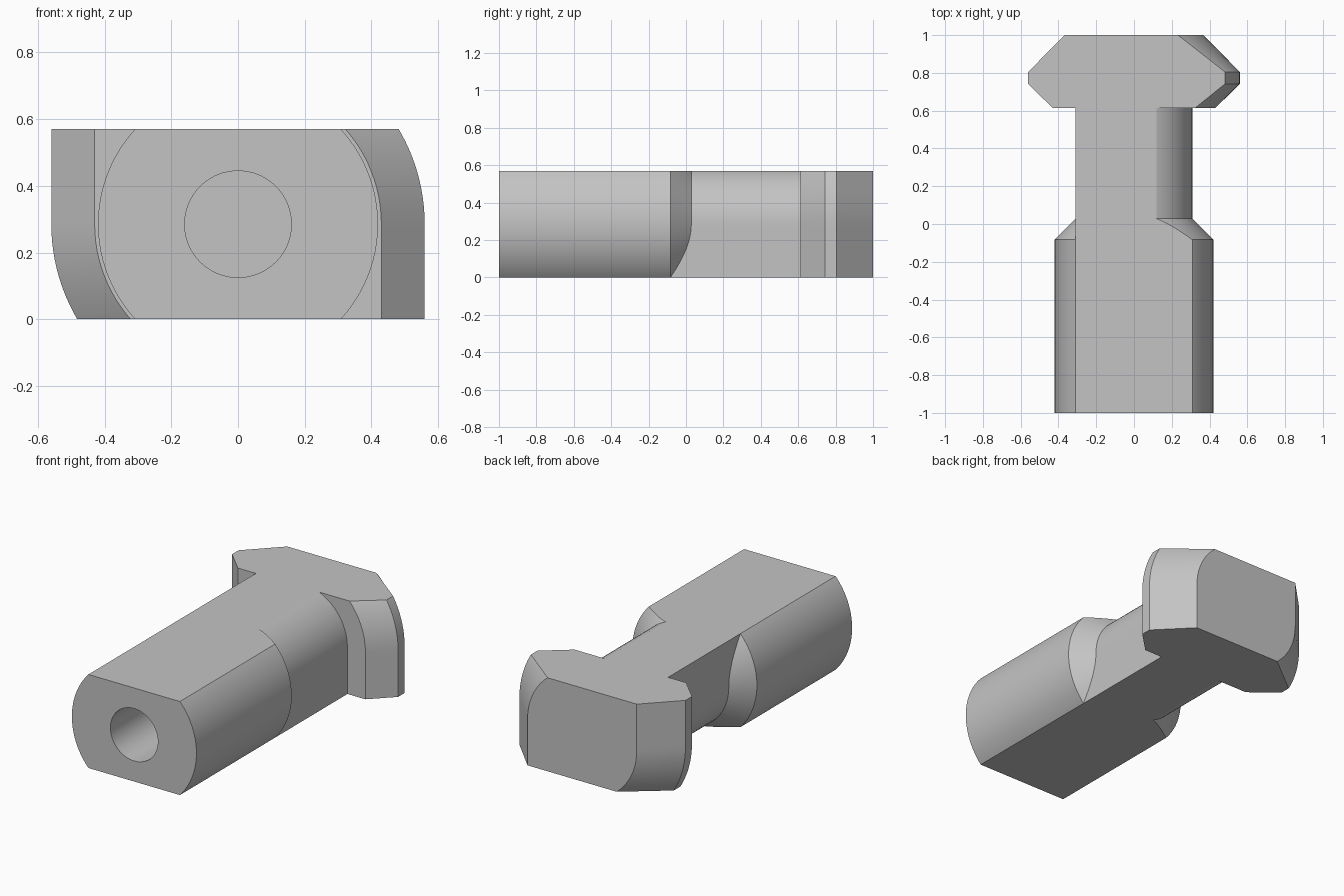
import bpy
import bmesh
from math import sin, sqrt, pi, hypot

cube = bpy.data.objects.get("Cube")
if cube:
    bpy.data.objects.remove(cube, do_unlink=True)

HALF = 0.285            # half thickness between the two flats
BODY_R = 0.42
NECK_R = sqrt(BODY_R ** 2 - HALF ** 2)
BORE_R = 0.16
STEPS = 16              # samples per side quadrant
FLAT_STEPS = 14         # samples across each flat
LEVELS = [HALF * sin(pi / 2 * k / STEPS) for k in range(STEPS + 1)]


def section(r, square_x):
    """Half-turn symmetric outline: one square and one round quadrant per side."""
    heights = [-z for z in reversed(LEVELS)] + LEVELS[1:]
    side = []
    for z in heights:
        x = sqrt(max(r * r - z * z, 0))
        side.append((max(x, square_x) if z <= 0 else x, z))
    x_start, x_end = side[-1][0], -side[0][0]
    flat = [(x_start + (x_end - x_start) * i / FLAT_STEPS, HALF)
            for i in range(1, FLAT_STEPS)]
    half = side + flat
    return half + [(-x, -z) for x, z in half]


def bore_ring():
    return [(x * BORE_R / hypot(x, z), z * BORE_R / hypot(x, z))
            for x, z in section(BODY_R, NECK_R)]


# Rings from the bore floor, out over the front face, then back to the head
rings = [(0.0, bore_ring()), (-1.0, bore_ring()),
         (-1.0, section(BODY_R, NECK_R))]

# Conical shoulder, stepped so that its run-out curve follows the mesh
shoulder_start = len(rings)
for z in reversed(LEVELS):
    r = sqrt(NECK_R ** 2 + z * z)
    rings.append((-0.083 + BODY_R - r, section(r, NECK_R)))
shoulder_end = len(rings) - 1

# Neck end and chamfered head
rings.append((0.613, section(NECK_R, NECK_R)))
for y, r in [(0.613, 0.43), (0.742, 0.56), (0.805, 0.56), (1.0, 0.368)]:
    rings.append((y, section(r, r)))

bm = bmesh.new()
loops = [[bm.verts.new((x, y, z + HALF)) for x, z in pts] for y, pts in rings]
count = len(loops[0])
for j in range(len(loops) - 1):
    a, b = loops[j], loops[j + 1]
    for i in range(count):
        n = (i + 1) % count
        if shoulder_start <= j < shoulder_end:
            bm.faces.new((a[i], a[n], b[n]))
            bm.faces.new((a[i], b[n], b[i]))
        else:
            bm.faces.new((a[i], a[n], b[n], b[i]))
bm.faces.new(loops[0])
bm.faces.new(loops[-1])

# Remove the empty slivers where the head step meets the flats
slivers = [f for f in bm.faces if f.calc_area() < 1e-8]
bmesh.ops.delete(bm, geom=slivers, context='FACES')
bmesh.ops.recalc_face_normals(bm, faces=bm.faces[:])

mesh = bpy.data.meshes.new("slot_bolt")
bm.to_mesh(mesh)
bm.free()
bolt = bpy.data.objects.new("slot_bolt", mesh)
bpy.context.collection.objects.link(bolt)

# Plain grey metal
grey = bpy.data.materials.new("plain_grey")
grey.use_nodes = True
colour = (0.55, 0.55, 0.55, 1)
grey.diffuse_color = colour
grey.node_tree.nodes["Principled BSDF"].inputs["Base Color"].default_value = colour
mesh.materials.append(grey)

bpy.ops.object.select_all(action='DESELECT')
bolt.select_set(True)
bpy.context.view_layer.objects.active = bolt
bpy.ops.object.shade_smooth_by_angle(angle=pi / 9)
